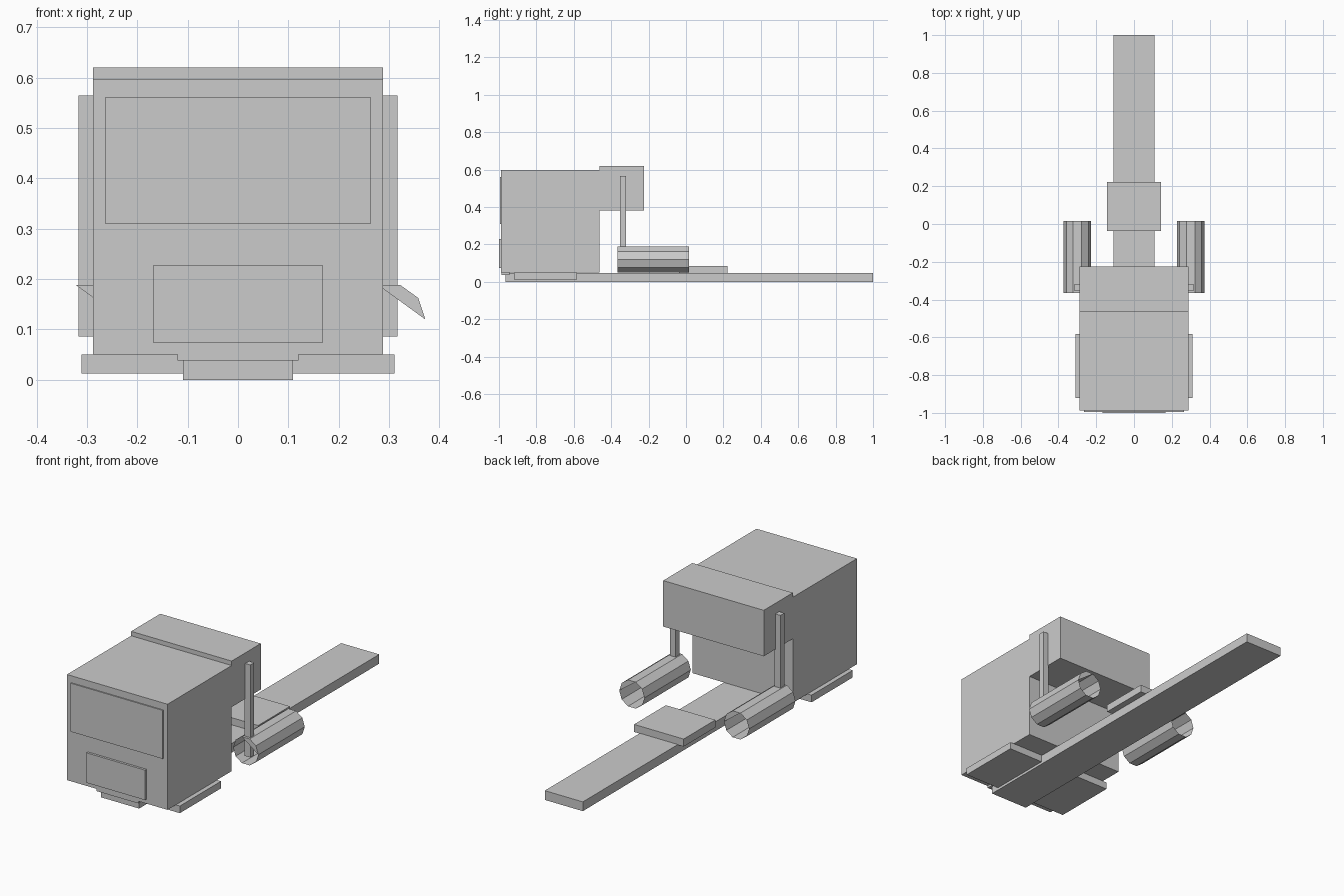
import bpy, bmesh, math

if "Cube" in bpy.data.objects:
    bpy.data.objects.remove(bpy.data.objects["Cube"])

grey = bpy.data.materials.new("plain grey")
grey.diffuse_color = (0.6, 0.6, 0.6, 1)
grey.use_nodes = True
grey.node_tree.nodes["Principled BSDF"].inputs["Base Color"].default_value = grey.diffuse_color


def finish(name, bm):
    mesh = bpy.data.meshes.new(name)
    bm.to_mesh(mesh)
    bm.free()
    mesh.materials.append(grey)
    obj = bpy.data.objects.new(name, mesh)
    bpy.context.collection.objects.link(obj)
    return obj


def box(name, x, y, z):
    """Axis-aligned box from (min, max) pairs."""
    bm = bmesh.new()
    bmesh.ops.create_cube(bm, size=1)
    for v in bm.verts:
        v.co = [lo + (c + 0.5) * (hi - lo) for c, (lo, hi) in zip(v.co, (x, y, z))]
    return finish(name, bm)


def wheel_tube(name, cx, cz=0.12, r=0.072, y0=-0.365, y1=0.015, sides=10):
    """Ten-sided open tube along y, each end only partly capped."""
    bm = bmesh.new()
    rings = []
    for y in (y0, y1):
        rings.append([bm.verts.new((cx + r * math.cos(math.tau * i / sides), y,
                                    cz + r * math.sin(math.tau * i / sides)))
                      for i in range(sides)])
    front, back = rings
    for i in range(sides):
        j = (i + 1) % sides
        bm.faces.new((front[j], front[i], back[i], back[j]))
    bm.faces.new(front[:4])
    bm.faces.new(back[3::-1])
    return finish(name, bm)


# Cab, raised rear sleeper box
box("cab", (-0.288, 0.288), (-0.988, -0.463), (0.05, 0.597))
box("sleeper", (-0.288, 0.288), (-0.463, -0.225), (0.382, 0.62))

# Front plates and bumper lip
box("windshield", (-0.264, 0.264), (-0.994, -0.986), (0.31, 0.561))
box("grille", (-0.168, 0.168), (-1.0, -0.986), (0.073, 0.228))
box("bumper_lip", (-0.12, 0.12), (-0.987, -0.945), (0.038, 0.052))

# Chassis, steps and coupling plate
box("chassis", (-0.109, 0.109), (-0.965, 1.0), (0.0, 0.048))
box("side_steps", (-0.311, 0.311), (-0.92, -0.583), (0.013, 0.05))
box("coupling_plate", (-0.142, 0.142), (-0.038, 0.222), (0.046, 0.085))

# Exhaust stacks and tubes on both sides
for side, s in (("left", -1), ("right", 1)):
    box("exhaust_" + side, sorted((s * 0.284, s * 0.317)), (-0.352, -0.32), (0.086, 0.565))
    wheel_tube("tube_" + side, s * 0.30)
